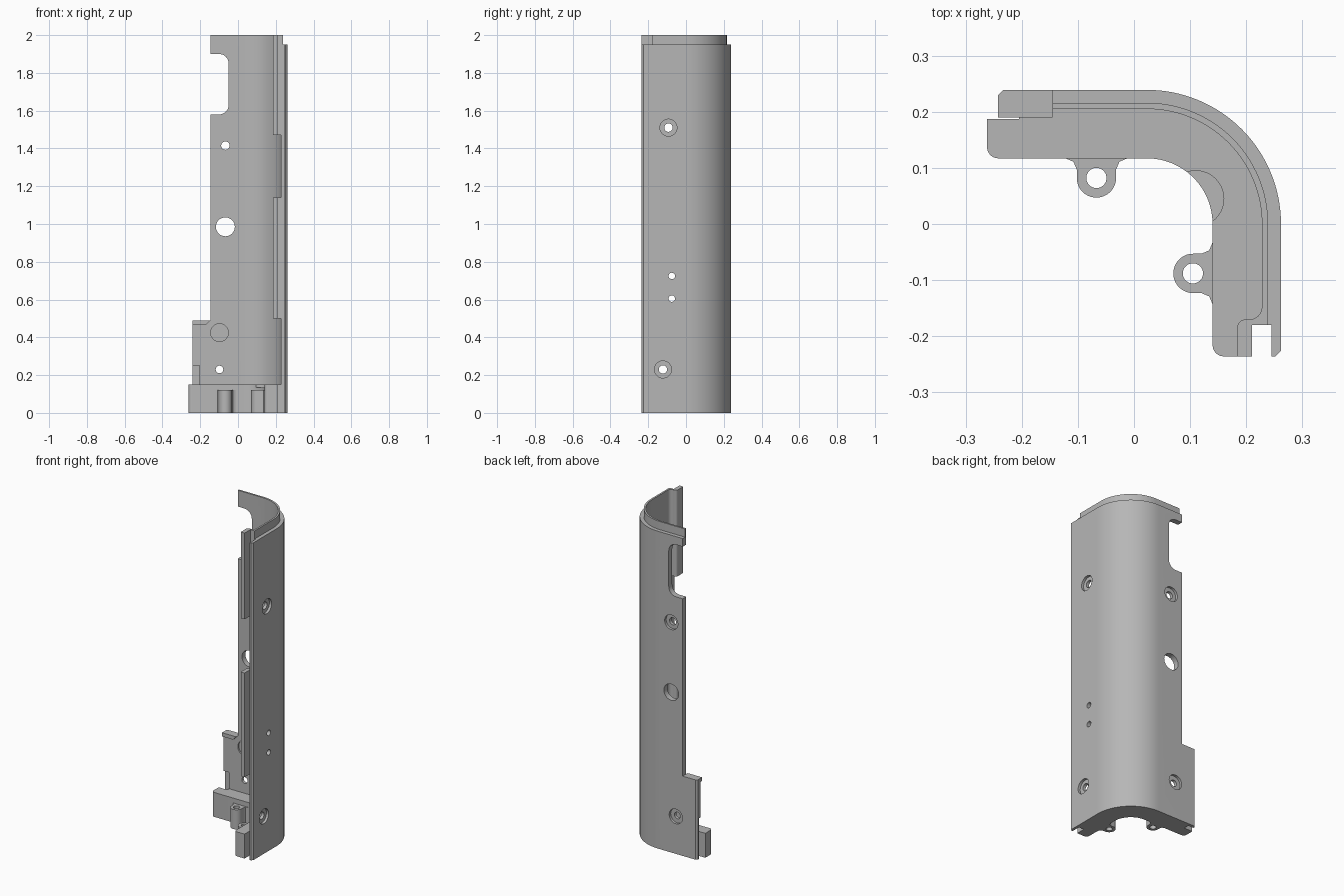
import bpy
import bmesh
from math import cos, sin, pi, radians

cube = bpy.data.objects.get("Cube")
if cube:
    bpy.data.objects.remove(cube, do_unlink=True)

grey = bpy.data.materials.new("mid grey")
grey.use_nodes = True
colour = (0.47, 0.47, 0.47, 1)
grey.diffuse_color = colour
grey.node_tree.nodes["Principled BSDF"].inputs["Base Color"].default_value = colour

CX = 0.023                      # centre of the rounded corner (y = 0)
R_OUT, R_STEP, R_IN, R_BASE = 0.239, 0.216, 0.205, 0.117
FRONT, SLOT = -0.236, -0.18     # front end of the side wall, bottom of its slot


def arc(x, y, r, start, end, n=12):
    angles = [radians(start + (end - start) * i / n) for i in range(n + 1)]
    return [(x + r * cos(a), y + r * sin(a)) for a in angles]


def prism(name, points, low, high, axis="z"):
    """Extrude a 2D outline along an axis."""
    place = {"x": lambda u, v, w: (w, u, v),
             "y": lambda u, v, w: (u, w, v),
             "z": lambda u, v, w: (u, v, w)}[axis]
    bm = bmesh.new()
    face = bm.faces.new([bm.verts.new(place(u, v, low)) for u, v in points])
    new = bmesh.ops.extrude_face_region(bm, geom=[face])["geom"]
    bmesh.ops.translate(bm, vec=place(0, 0, high - low),
                        verts=[g for g in new if isinstance(g, bmesh.types.BMVert)])
    bmesh.ops.recalc_face_normals(bm, faces=bm.faces)
    mesh = bpy.data.meshes.new(name)
    bm.to_mesh(mesh)
    bm.free()
    mesh.materials.append(grey)
    obj = bpy.data.objects.new(name, mesh)
    bpy.context.collection.objects.link(obj)
    return obj


def rect(u0, u1, v0, v1):
    return [(u0, v0), (u1, v0), (u1, v1), (u0, v1)]


def disc(u, v, r):
    return arc(u, v, r, 0, 352.5, 47)


def select(obj):
    bpy.ops.object.select_all(action="DESELECT")
    obj.select_set(True)
    bpy.context.view_layer.objects.active = obj


def cut(obj, points, low, high, axis):
    cutter = prism("cutter", points, low, high, axis)
    cutter.hide_render = True
    mod = obj.modifiers.new("cut", "BOOLEAN")
    mod.operation = "DIFFERENCE"
    mod.solver = "EXACT"
    mod.object = cutter
    select(obj)
    bpy.ops.object.modifier_apply(modifier=mod.name)
    bpy.data.objects.remove(cutter, do_unlink=True)


# Curved outer shell with a slot along its front edge
shell = prism("outer_shell",
              [(-0.242, R_IN), (-0.242, 0.23), (-0.233, R_OUT)]
              + arc(CX, 0, R_OUT, 90, 0, 32)
              + [(0.262, FRONT + 0.01), (0.252, FRONT), (0.245, FRONT), (0.245, SLOT)]
              + [(CX + R_IN, SLOT)] + arc(CX, 0, R_IN, 0, 90, 32), 0, 1.95)
cut(shell, rect(-0.4, -0.145, 0.49, 2.1), 0.1, 0.3, "y")
cut(shell, [(-0.3, 1.58)] + arc(-0.1, 1.63, 0.05, -90, 0)
    + arc(-0.1, 1.85, 0.05, 0, 90) + [(-0.3, 1.9)], 0.1, 0.3, "y")
cut(shell, rect(-0.4, -0.205, -0.1, 0.25), 0.1, 0.22, "y")

# Holes in the back wall; counterbores are on the outside
for x, z, r in [(-0.067, 0.985, 0.05), (-0.067, 1.415, 0.022), (-0.098, 0.23, 0.02)]:
    cut(shell, disc(x, z, r), 0.15, 0.3, "y")
    if r < 0.03:
        cut(shell, disc(x, z, 0.045), R_OUT - 0.015, 0.3, "y")
cut(shell, disc(-0.098, 0.425, 0.047), 0.15, R_IN + 0.01, "y")

# Holes in the side wall
for y, z, r in [(-0.093, 1.51, 0.022), (-0.122, 0.23, 0.022),
                (-0.075, 0.725, 0.017), (-0.075, 0.605, 0.017)]:
    cut(shell, disc(y, z, r), 0.15, 0.3, "x")
    if r > 0.02:
        cut(shell, disc(y, z, 0.045), 0.247, 0.3, "x")

# Thin locating lip on the top edge
lip = prism("top_lip", [(-0.145, R_IN), (-0.145, R_STEP)] + arc(CX, 0, R_STEP, 90, 0, 32)
            + [(CX + R_STEP, SLOT), (CX + R_IN, SLOT)]
            + arc(CX, 0, R_IN, 0, 90, 32), 1.95, 2.0)

# Tongue strips inside the front edge
tongue = (arc(0.206, -0.148, 0.022, 0, -90, 6) + arc(0.199, -0.185, 0.015, 90, 180, 6)
          + [(0.184, FRONT), (0.21, FRONT), (0.21, SLOT), (0.228, SLOT)])
strips = [prism("upper_tongue", tongue, 1.47, 2.0),
          prism("lower_tongue", tongue, 0.5, 1.14)]

# Small ledge on the wider lower part of the back wall
ledge = prism("back_ledge", [(-0.242, 0.49), (-0.145, 0.49), (-0.168, 0.467),
                             (-0.242, 0.467)], 0.19, R_IN, "y")

# Thick base flange with a shallow round pocket
base = prism("base_flange",
             [(-0.262, 0.187)] + arc(-0.242, 0.137, 0.02, 180, 270, 6)
             + arc(CX, 0, R_BASE, 90, 0, 24)
             + arc(0.16, FRONT + 0.02, 0.02, 180, 270, 6)
             + [(0.21, FRONT), (0.21, SLOT), (0.228, SLOT)]
             + arc(CX, 0, R_IN, 0, 90, 32) + [(-0.205, R_IN), (-0.205, 0.187)], 0, 0.15)
cut(base, disc(0.11, 0.045, 0.05), 0.135, 0.2, "z")

# Screw lugs on the inside of the base
neck = [(0.035, 0.015), (0.041, 0.029), (0.055, 0.035)]
outline = (arc(0, 0, 0.035, 180, 360, 20) + neck + [(-u, v) for u, v in reversed(neck)])
lugs = [prism("back_lug", [(-0.067 + u, 0.082 + v) for u, v in outline], 0, 0.12),
        prism("side_lug", [(0.105 + v, -0.088 + u) for u, v in outline], 0, 0.12)]
cut(lugs[0], disc(-0.067, 0.082, 0.018), -0.1, 0.2, "z")
cut(lugs[1], disc(0.105, -0.088, 0.018), -0.1, 0.2, "z")

for part in [shell, lip, ledge, base] + strips + lugs:
    select(part)
    bpy.ops.object.shade_smooth_by_angle(angle=radians(30))
